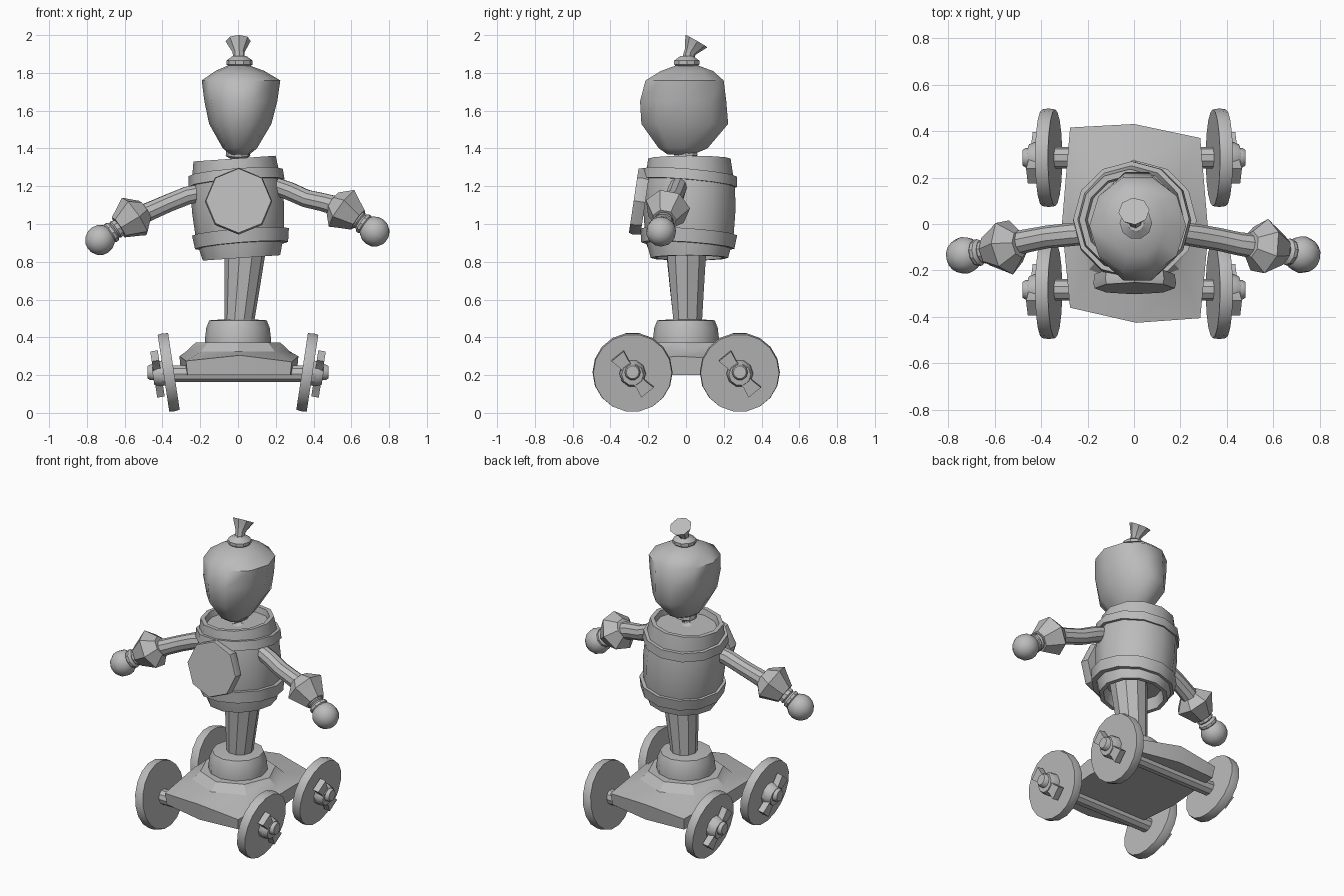
import bpy, bmesh, math
from mathutils import Vector, Matrix, Euler

if "Cube" in bpy.data.objects:
    bpy.data.objects.remove(bpy.data.objects["Cube"])

grey = bpy.data.materials.new("plain grey")
grey.diffuse_color = (0.5, 0.5, 0.5, 1)
grey.use_nodes = True
grey.node_tree.nodes["Principled BSDF"].inputs["Base Color"].default_value = grey.diffuse_color


def finish(name, bm, angle=35):
    bmesh.ops.recalc_face_normals(bm, faces=bm.faces)
    me = bpy.data.meshes.new(name)
    bm.to_mesh(me)
    bm.free()
    ob = bpy.data.objects.new(name, me)
    bpy.context.collection.objects.link(ob)
    me.materials.append(grey)
    bpy.ops.object.select_all(action='DESELECT')
    ob.select_set(True)
    bpy.context.view_layer.objects.active = ob
    bpy.ops.object.shade_smooth_by_angle(angle=math.radians(angle))
    return ob


def loft(name, rings, closed=False, angle=35):
    """Skin a list of equal-length point rings; cap the ends unless closed."""
    bm = bmesh.new()
    vs = [[bm.verts.new(p) for p in r] for r in rings]
    n = len(vs[0])
    pairs = list(zip(vs, vs[1:])) + ([(vs[-1], vs[0])] if closed else [])
    for a, b in pairs:
        for i in range(n):
            j = (i + 1) % n
            bm.faces.new((a[i], a[j], b[j], b[i]))
    if not closed:
        bm.faces.new(vs[0])
        bm.faces.new(vs[-1])
    return finish(name, bm, angle)


def circle(r, z, n):
    return [Vector((r * math.cos(math.tau * i / n), r * math.sin(math.tau * i / n), z))
            for i in range(n)]


def aim(axis):
    return Vector(axis).to_track_quat('Z', 'Y').to_matrix()


def tilt(x, y):
    return Euler((math.radians(x), math.radians(y), 0)).to_matrix()


def lathe(name, prof, n, loc=(0, 0, 0), rot=Matrix.Identity(3), closed=False, angle=35):
    """Turn a profile of (radius, height) pairs about a placed axis."""
    loc = Vector(loc)
    return loft(name, [[loc + rot @ p for p in circle(r, z, n)] for r, z in prof], closed, angle)


def tube(name, pts, radii, n):
    pts = [Vector(p) for p in pts]
    rings = []
    for i, p in enumerate(pts):
        t = pts[min(i + 1, len(pts) - 1)] - pts[max(i - 1, 0)]
        m = aim(t)
        rings.append([p + m @ q for q in circle(radii[i], 0, n)])
    return loft(name, rings)


# Chassis: bent slab rising to an octagonal platform
outline = [(0.32, -0.04), (0.285, 0.37), (0, 0.43), (-0.275, 0.415),
           (-0.31, 0), (-0.275, -0.36), (0.01, -0.425), (0.285, -0.405)]
tops = [0.30, 0.275, 0.305, 0.275, 0.30, 0.275, 0.305, 0.27]
loft("chassis", [[Vector((x * 0.97, y * 0.97, 0.2)) for x, y in outline],
                 [Vector((x, y, z)) for (x, y), z in zip(outline, tops)],
                 circle(0.275, 0.325, 8), circle(0.225, 0.372, 8)], angle=25)

# Pedestal and post
lathe("pedestal", [(0.175, 0.36), (0.175, 0.39), (0.168, 0.45), (0.152, 0.49), (0.08, 0.495)], 12)
tube("post", [(0.005, 0.01, 0.47), (0.02, 0.005, 0.65), (0.04, 0, 0.9)], [0.078, 0.093, 0.113], 10)

# Axles, cambered wheels and wing nuts
for yname, y in (("front", -0.283), ("back", 0.285)):
    lathe(yname + "_axle", [(0.047, -0.38), (0.047, 0.38)], 10, (0, y, 0.207), aim((1, 0, 0)))
    for sname, s in (("left", -1), ("right", 1)):
        tag = yname + "_" + sname
        axis = Vector((s * math.cos(0.15), 0, -math.sin(0.15)))
        c = Vector((s * 0.367, y, 0.215))
        rot = aim(axis)
        lathe(tag + "_wheel", [(0.208, -0.028), (0.212, 0), (0.208, 0.028)], 18, c, rot)
        lathe(tag + "_nut", [(0.07, 0.02), (0.07, 0.055), (0.058, 0.085)], 10, c, rot)
        lathe(tag + "_bolt", [(0.042, 0.02), (0.042, 0.1), (0.034, 0.112)], 10, c, aim((s, 0, 0)))
        # wing plate lies flat against the wheel on a diagonal
        d = Vector((0, -0.63, 0.78))
        d = (d - axis * d.dot(axis)).normalized()
        e = axis.cross(d)
        shape = [(0.125, 0.042), (0.07, 0.03), (-0.07, 0.03), (-0.125, 0.042),
                 (-0.125, -0.042), (-0.07, -0.03), (0.07, -0.03), (0.125, -0.042)]
        loft(tag + "_wings", [[c + d * u + e * v + axis * h for u, v in shape]
                              for h in (0.04, 0.08)])

# Barrel body with recessed ends, and its two hoops
lathe("barrel", [(0.165, -0.19), (0.18, -0.265), (0.205, -0.265), (0.233, -0.16), (0.245, 0),
                 (0.24, 0.12), (0.218, 0.262), (0.192, 0.262), (0.185, 0.225)],
      12, (0, 0.018, 1.085), tilt(0, -4))
for name, loc, rx, h, r0, r1 in (("upper_hoop", (-0.01, 0.018, 1.245), -5, 0.028, 0.255, 0.25),
                                 ("lower_hoop", (0.016, 0.012, 0.922), -4, 0.036, 0.247, 0.257)):
    lathe(name, [(0.215, -h), (r0, -h), (r1, h), (0.215, h)], 12, loc, tilt(rx, -4.5), True)

# Octagonal belly plate
lathe("belly_plate", [(0.172, -0.04), (0.178, 0.0), (0.172, 0.022)], 8, (0.003, -0.255, 1.12),
      aim((0, -1, 0.15)))

# Neck and head: narrow chin, broad crown, deeper than wide
tube("neck", [(0, 0.0, 1.28), (0, 0.0, 1.36), (0, -0.01, 1.42)], [0.085, 0.065, 0.06], 10)
head = [(1.368, 0.01, 0.05, -0.10, 0.04), (1.40, 0.01, 0.09, -0.15, 0.12),
        (1.53, 0.012, 0.165, -0.248, 0.235), (1.65, 0.015, 0.193, -0.255, 0.225),
        (1.76, 0.016, 0.208, -0.225, 0.21), (1.81, 0.01, 0.13, -0.14, 0.15),
        (1.838, 0.005, 0.06, -0.06, 0.07)]
loft("head", [[Vector((xc + rx * p.x, (y0 + y1) / 2 + (y1 - y0) / 2 * p.y, z))
               for p in circle(1, 0, 10)] for z, xc, rx, y0, y1 in head], angle=50)

# Topknot: collar and flared tuft
lathe("topknot_collar", [(0.045, 1.825), (0.07, 1.845), (0.07, 1.865), (0.035, 1.89)], 10,
      (0.008, 0.004, 0))
tube("topknot_tuft", [(0.005, 0.008, 1.87), (0.003, 0.022, 1.91), (0, 0.055, 1.968)],
     [0.03, 0.032, 0.067], 8)

# Arms: bent sleeve, flared cuff, wrist rings and round hand
arms = {
    "left": ([(-0.2, -0.04, 1.165), (-0.27, -0.045, 1.15), (-0.37, -0.055, 1.11),
              (-0.45, -0.07, 1.075), (-0.54, -0.09, 1.035)],
             (-0.545, -0.098, 1.04), (-0.73, -0.135, 0.915)),
    "right": ([(0.2, -0.04, 1.2), (0.27, -0.05, 1.175), (0.36, -0.065, 1.135),
               (0.45, -0.085, 1.115), (0.54, -0.098, 1.09)],
              (0.553, -0.098, 1.083), (0.723, -0.132, 0.96)),
}
for side, (path, cuff, hand) in arms.items():
    tube(side + "_arm", path, [0.047, 0.05, 0.049, 0.05, 0.054], 10)
    cuff, hand = Vector(cuff), Vector(hand)
    rot = aim(hand - cuff)
    lathe(side + "_cuff", [(0.058, -0.065), (0.122, 0.0), (0.105, 0.03), (0.065, 0.105)], 7,
          cuff, rot, angle=25)
    span = (hand - cuff).length
    lathe(side + "_wrist", [(0.045, 0.09), (0.052, span - 0.1), (0.044, span - 0.092),
                            (0.058, span - 0.08), (0.058, span - 0.065), (0.045, span - 0.05)],
          10, cuff, rot)
    bm = bmesh.new()
    bmesh.ops.create_uvsphere(bm, u_segments=12, v_segments=8, radius=0.08,
                              matrix=Matrix.Translation(hand) @ rot.to_4x4())
    finish(side + "_hand", bm, 60)
